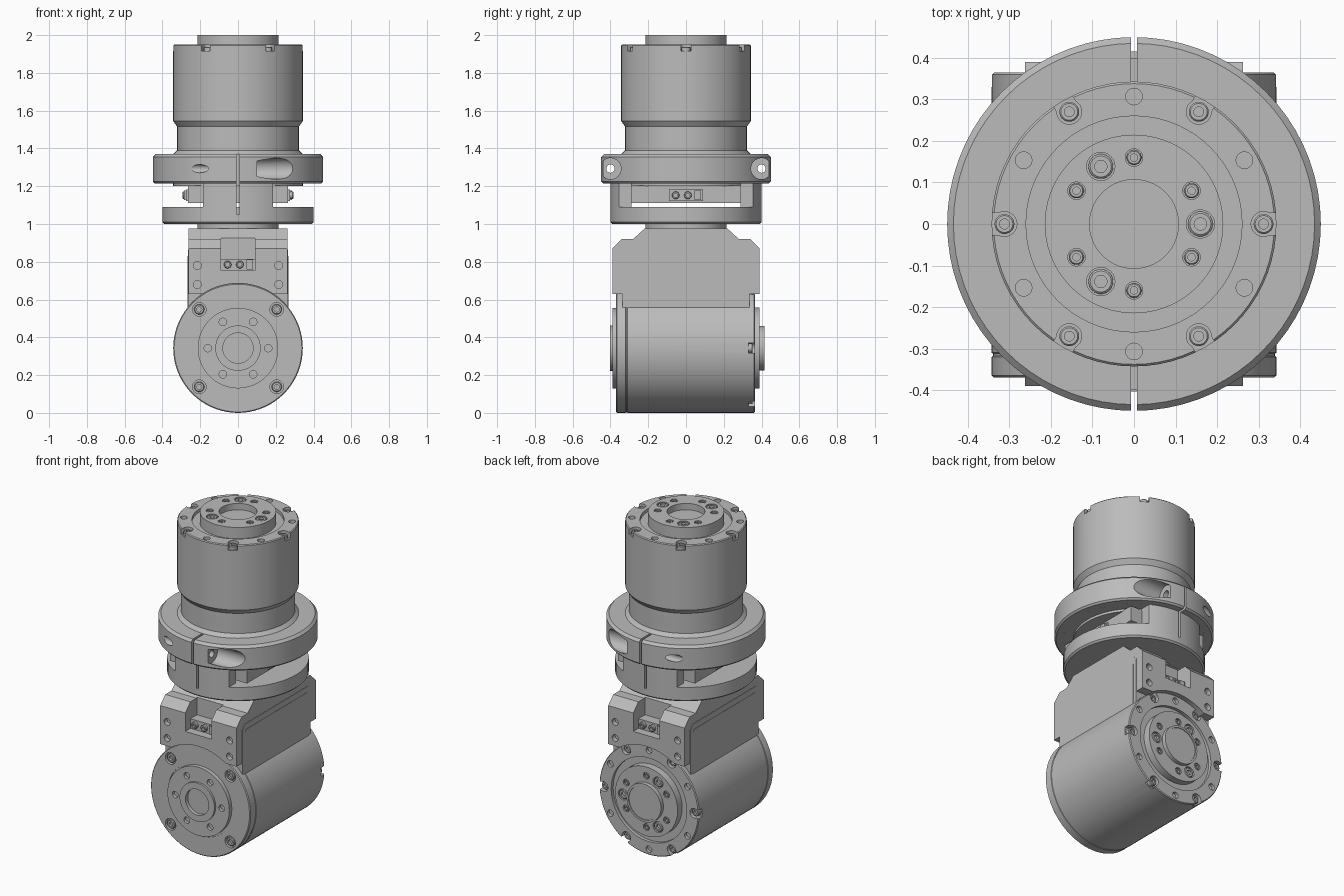
import bpy, bmesh
from math import pi, radians
from mathutils import Matrix, Vector

if "Cube" in bpy.data.objects:
    bpy.data.objects.remove(bpy.data.objects["Cube"])

metal = bpy.data.materials.new("light_grey_metal")
metal.use_nodes = True
metal.diffuse_color = (0.5, 0.5, 0.5, 1)
metal.node_tree.nodes["Principled BSDF"].inputs["Base Color"].default_value = (0.5, 0.5, 0.5, 1)
parts = []


def finish(name, bm, matrix=Matrix()):
    bmesh.ops.remove_doubles(bm, verts=bm.verts, dist=1e-5)
    bmesh.ops.recalc_face_normals(bm, faces=bm.faces)
    bm.transform(matrix)
    mesh = bpy.data.meshes.new(name)
    bm.to_mesh(mesh)
    bm.free()
    mesh.materials.append(metal)
    obj = bpy.data.objects.new(name, mesh)
    bpy.context.collection.objects.link(obj)
    parts.append(obj)
    return obj


def lathe(name, profile, matrix=Matrix(), segments=72, closed=False):
    bm = bmesh.new()
    verts = [bm.verts.new((r, 0, z)) for r, z in profile]
    pairs = list(zip(verts, verts[1:]))
    if closed:
        pairs.append((verts[-1], verts[0]))
    edges = [bm.edges.new(p) for p in pairs]
    bmesh.ops.spin(bm, geom=verts + edges, cent=(0, 0, 0), axis=(0, 0, 1),
                   angle=2 * pi, steps=segments, use_merge=True)
    return finish(name, bm, matrix)


def cylinder(name, r, z0, z1, matrix=Matrix(), segments=24):
    return lathe(name, [(0, z0), (r, z0), (r, z1), (0, z1)], matrix, segments)


def box(name, low, high, matrix=Matrix()):
    bm = bmesh.new()
    low, high = Vector(low), Vector(high)
    bmesh.ops.create_cube(bm, size=1)
    bm.transform(Matrix.Translation((low + high) / 2) @ Matrix.Diagonal((*(high - low), 1)))
    return finish(name, bm, matrix)


def prism(name, outline, half_width):
    """Extrude a y-z outline symmetrically along x."""
    bm = bmesh.new()
    face = bm.faces.new([bm.verts.new((-half_width, y, z)) for y, z in outline])
    new = bmesh.ops.extrude_face_region(bm, geom=[face])["geom"]
    moved = [v for v in new if isinstance(v, bmesh.types.BMVert)]
    bmesh.ops.translate(bm, verts=moved, vec=(2 * half_width, 0, 0))
    return finish(name, bm)


def mirrored(half):
    return half + [(-y, z) for y, z in reversed(half)]


def cut(obj, cutters):
    for c in cutters:
        mod = obj.modifiers.new("cut", "BOOLEAN")
        mod.operation, mod.solver, mod.object = "DIFFERENCE", "EXACT", c
    graph = bpy.context.evaluated_depsgraph_get()
    mesh = bpy.data.meshes.new_from_object(obj.evaluated_get(graph))
    obj.modifiers.clear()
    obj.data = mesh
    for c in cutters:
        parts.remove(c)
        bpy.data.objects.remove(c)


def polar(base, angle, r, z=0):
    return base @ Matrix.Rotation(radians(angle), 4, "Z") @ Matrix.Translation((r, 0, z))


def screw(name, r, matrix):
    lathe(name, [(0, -0.01), (r, -0.01), (r, 0.014), (r * 0.85, 0.018), (r * 0.5, 0.018),
                 (r * 0.5, 0.004), (0, 0.004)], matrix, 18)


def output_face(body, base, hub_z):
    """Bolt circles and rim notches of the output end, face at local z = 0."""
    cutters = []
    for a in range(0, 360, 60):
        seat = polar(base, a, 0.312)
        cutters += [cylinder("notch", 0.03, -0.035, 0.02, seat),
                    box("notch", (0, -0.026, -0.035), (0.08, 0.026, 0.02), seat),
                    cylinder("hole", 0.02, -0.02, 0.02, polar(base, a + 30, 0.307)),
                    cylinder("hole", 0.021, -0.02, 0.02, polar(base, a + 30, 0.16, hub_z))]
    for a in (0, 120, 240):
        cutters.append(cylinder("hole", 0.034, -0.02, 0.02, polar(base, a, 0.16, hub_z)))
    cut(body, cutters)
    for a in range(0, 360, 60):
        screw("rim_screw", 0.024, polar(base, a, 0.312, -0.03))
        screw("hub_screw", 0.018, polar(base, a + 30, 0.16, hub_z - 0.02))
    for a in (0, 120, 240):
        screw("large_hub_screw", 0.03, polar(base, a, 0.16, hub_z - 0.02))


def connector(base):
    """Small socket block, facing local -y, origin at its centre."""
    box("connector", (-0.09, 0, -0.03), (0.09, 0.08, 0.03), base)
    box("connector_plug", (0.045, -0.01, -0.026), (0.08, 0.01, 0.026), base)
    for x in (-0.055, 0.01):
        screw("connector_screw", 0.02, base @ Matrix.Translation((x, 0, 0)) @ Matrix.Rotation(pi / 2, 4, "X"))


# Upper drive, standing upright
top = Matrix.Translation((0, 0, 1.95))
upper = lathe("upper_drive", [
    (0, -0.75), (0.343, -0.75), (0.343, -0.58), (0.322, -0.56), (0.322, -0.435),
    (0.343, -0.405), (0.343, -0.005), (0.338, 0), (0.26, 0), (0.26, -0.02),
    (0.215, -0.02), (0.215, 0.05), (0.107, 0.05), (0.107, 0.01), (0, 0.01)], top)
output_face(upper, top, 0.05)
box("upper_drive_foot", (-0.265, -0.29, 1.11), (0.265, 0.29, 1.205))

# Lower drive, lying along y
low = Matrix.Translation((0, 0.365, 0.343)) @ Matrix.Rotation(-pi / 2, 4, "X")
lower = lathe("lower_drive", [
    (0, -0.745), (0.08, -0.745), (0.08, -0.768), (0.12, -0.768), (0.12, -0.755),
    (0.213, -0.755), (0.213, -0.73), (0.223, -0.73), (0.223, -0.735), (0.338, -0.735),
    (0.343, -0.73), (0.343, -0.685), (0.34, -0.683), (0.34, -0.677), (0.343, -0.675),
    (0.343, -0.005), (0.338, 0), (0.26, 0), (0.26, -0.02), (0.215, -0.02),
    (0.215, 0.025), (0.118, 0.025), (0.118, 0.05), (0.105, 0.05), (0.105, 0.045), (0, 0.045)], low)
output_face(lower, low, 0.025)
front = Matrix.Translation((0, -0.37, 0.343)) @ Matrix.Rotation(pi / 2, 4, "X")
cut(lower, [cylinder("hole", 0.02, -0.02, 0.04, polar(front, a, 0.16, 0.02)) for a in range(0, 360, 60)]
    + [cylinder("hole", 0.036, -0.02, 0.02, polar(front, a, 0.29)) for a in range(45, 360, 90)])
for a in range(45, 360, 90):
    screw("front_screw", 0.027, polar(front, a, 0.29, -0.019))

# Saddle bracket joining the lower drive to the clamp
saddle = prism("saddle_bracket", mirrored([
    (-0.335, 0.5), (-0.335, 0.63), (-0.39, 0.63), (-0.39, 0.87), (-0.34, 0.92),
    (-0.28, 0.92), (-0.22, 0.975)]), 0.263)
side_panel = prism("side_panel", mirrored([(-0.335, 0.5), (-0.335, 0.84), (-0.31, 0.865)]), 0.266)
inner_panel = prism("inner_side_panel", mirrored([(-0.312, 0.5), (-0.312, 0.815), (-0.3, 0.83)]), 0.268)
along_y = Matrix.Translation((0, 0, 0.343)) @ Matrix.Rotation(pi / 2, 4, "X")
cutters = [cylinder("bore", 0.3425, -0.6, 0.6, along_y, 72)]
for side in (0, pi):
    turn = Matrix.Rotation(side, 4, "Z")
    cutters.append(box("pocket", (-0.09, -0.5, 0.755), (0.09, -0.275, 1.0), turn))
    for x in (-0.215, 0.215):
        for z in (0.68, 0.78):
            hole = turn @ Matrix.Translation((x, -0.39, z)) @ Matrix.Rotation(pi / 2, 4, "X")
            cutters.append(cylinder("hole", 0.021, -0.03, 0.02, hole))
cut(saddle, cutters)
for panel in (side_panel, inner_panel):
    cut(panel, [cylinder("bore", 0.3425, -0.6, 0.6, along_y, 72)]
        + [box("pocket", (-0.09, s * 0.387 - 0.112, 0.755), (0.09, s * 0.387 + 0.112, 1)) for s in (-1, 1)])

# Connectors on both ends of the bracket and both sides of the upper foot
for side in (0, pi):
    turn = Matrix.Rotation(side, 4, "Z")
    connector(turn @ Matrix.Translation((0, -0.34, 0.785)))
    connector(turn @ Matrix.Rotation(pi / 2, 4, "Z") @ Matrix.Translation((0, -0.275, 1.152)))

# Split clamp: base flange, two upright walls and the pinch ring
clamp = lathe("split_clamp", [
    (0, 0.97), (0.215, 0.97), (0.215, 1.0), (0.39, 1.0), (0.4, 1.01), (0.4, 1.215),
    (0.44, 1.215), (0.45, 1.225), (0.45, 1.355), (0.435, 1.37), (0.343, 1.37),
    (0.343, 1.09), (0, 1.09)])
cutters = []
for s in (-1, 1):
    across = Matrix.Translation((0, s * 0.4, 1.293)) @ Matrix.Rotation(pi / 2, 4, "Y")
    cutters += [box("window", (s * 0.335 - 0.15, -0.6, 1.09), (s * 0.335 + 0.15, 0.6, 1.2149)),
                box("slit", (-0.007, s * 0.42 - 0.08, 1.05), (0.007, s * 0.42 + 0.08, 1.5)),
                cylinder("screw_pocket", 0.056, 0.1, 0.6, across, 32),
                cylinder("screw_hole", 0.022, -0.6, 0.2, across)]
cut(clamp, cutters)

# Smooth curved walls, keep machined edges crisp
bpy.ops.object.select_all(action="DESELECT")
for obj in parts:
    obj.select_set(True)
bpy.context.view_layer.objects.active = parts[0]
bpy.ops.object.shade_smooth_by_angle(angle=radians(30))
